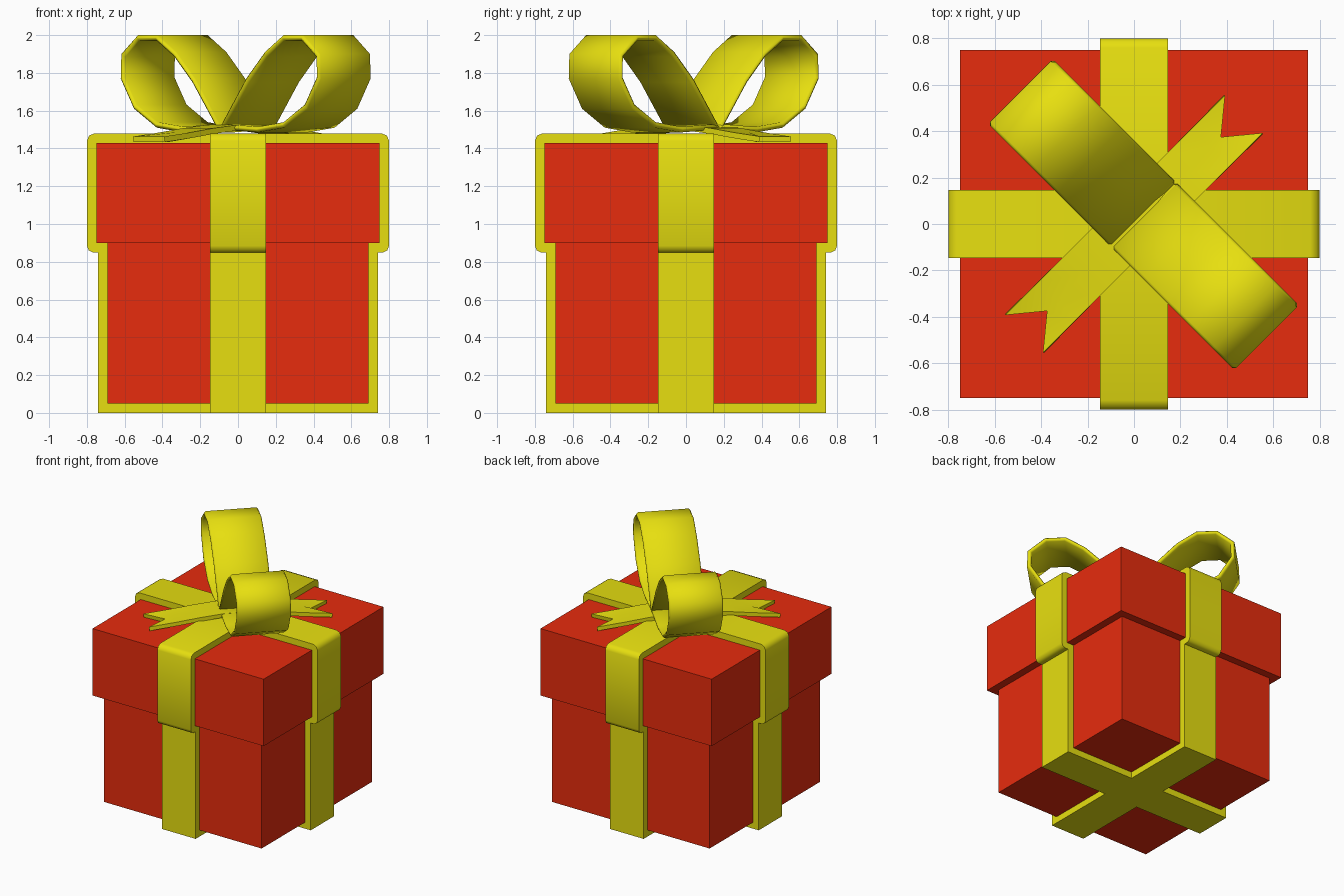
import bpy, math

if "Cube" in bpy.data.objects:
    bpy.data.objects.remove(bpy.data.objects["Cube"])


def material(name, color):
    m = bpy.data.materials.new(name)
    m.diffuse_color = color
    m.use_nodes = True
    m.node_tree.nodes["Principled BSDF"].inputs["Base Color"].default_value = m.diffuse_color
    return m


RED = material("red_paper", (0.8, 0.025, 0.004, 1))
YELLOW = material("yellow_ribbon", (0.8, 0.74, 0.005, 1))


def box(name, half, z0, z1):
    bpy.ops.mesh.primitive_cube_add(size=1, location=(0, 0, (z0 + z1) / 2))
    ob = bpy.context.object
    ob.name = name
    ob.scale = (2 * half, 2 * half, z1 - z0)
    ob.data.materials.append(RED)
    bpy.ops.object.transform_apply(location=True, rotation=False, scale=True)


def ribbon(name, path, cols, thick, turn, closed=False, bevel=0.0, notch=0.0):
    """Sheet along an (x, z) path, spread over the y columns, thickened inward."""
    n, k = len(path), len(cols)
    verts = []
    for i, (x, z) in enumerate(path):
        for j, y in enumerate(cols):
            cut = notch if i in (0, n - 1) and 0 < j < k - 1 else 0
            verts.append((x - math.copysign(cut, x), y, z))
    faces = []
    for i in range(n if closed else n - 1):
        a, b = i * k, (i + 1) % n * k
        faces += [(a + j, a + j + 1, b + j + 1, b + j) for j in range(k - 1)]
    me = bpy.data.meshes.new(name)
    me.from_pydata(verts, [], faces)
    me.materials.append(YELLOW)
    ob = bpy.data.objects.new(name, me)
    bpy.context.collection.objects.link(ob)
    ob.rotation_euler.z = math.radians(turn)
    s = ob.modifiers.new("thickness", "SOLIDIFY")
    s.thickness, s.offset, s.use_even_offset = thick, -1, True
    if bevel:
        b = ob.modifiers.new("soft_rim", "BEVEL")
        b.width, b.segments = bevel, 1
        b.limit_method, b.angle_limit = "ANGLE", math.radians(60)
    bpy.ops.object.select_all(action="DESELECT")
    ob.select_set(True)
    bpy.context.view_layer.objects.active = ob
    bpy.ops.object.convert(target="MESH")
    bpy.ops.object.shade_smooth_by_angle(angle=math.radians(55))
    return ob


def mirrored(path):
    return [(-x, z) for x, z in reversed(path)]


# Box and overhanging lid
box("box_body", 0.69, 0.05, 0.9)
box("box_lid", 0.75, 0.9, 1.43)

# Two bands wrapped around box and lid, stepping out under the lid
side = [(0.74, 0), (0.74, 0.85), (0.77, 0.85), (0.79, 0.86), (0.80, 0.885),
        (0.80, 1.44), (0.788, 1.468), (0.76, 1.48)]
for name, turn in (("band_across", 0), ("band_front_to_back", 90)):
    ribbon(name, side + mirrored(side), (-0.147, 0.147), 0.052, turn, closed=True)

# Two bow loops on one diagonal
loop = [(0.0, 1.50), (0.28, 1.485), (0.48, 1.51), (0.65, 1.61), (0.75, 1.77),
        (0.745, 1.90), (0.62, 2.0), (0.47, 2.0), (0.33, 1.91), (0.19, 1.77),
        (0.0, 1.52)]
ribbon("bow_loop_front", loop, (-0.14, 0.255), 0.03, -45, bevel=0.012)
ribbon("bow_loop_back", mirrored(loop), (-0.14, 0.255), 0.03, -45, bevel=0.012)

# Notched ribbon tails on the other diagonal
tail = [(0.67, 1.463), (0.47, 1.485), (0.3, 1.507), (0.12, 1.525)]
ribbon("bow_tails", tail + mirrored(tail), (-0.115, 0, 0.115), 0.03, 45, notch=0.14)
